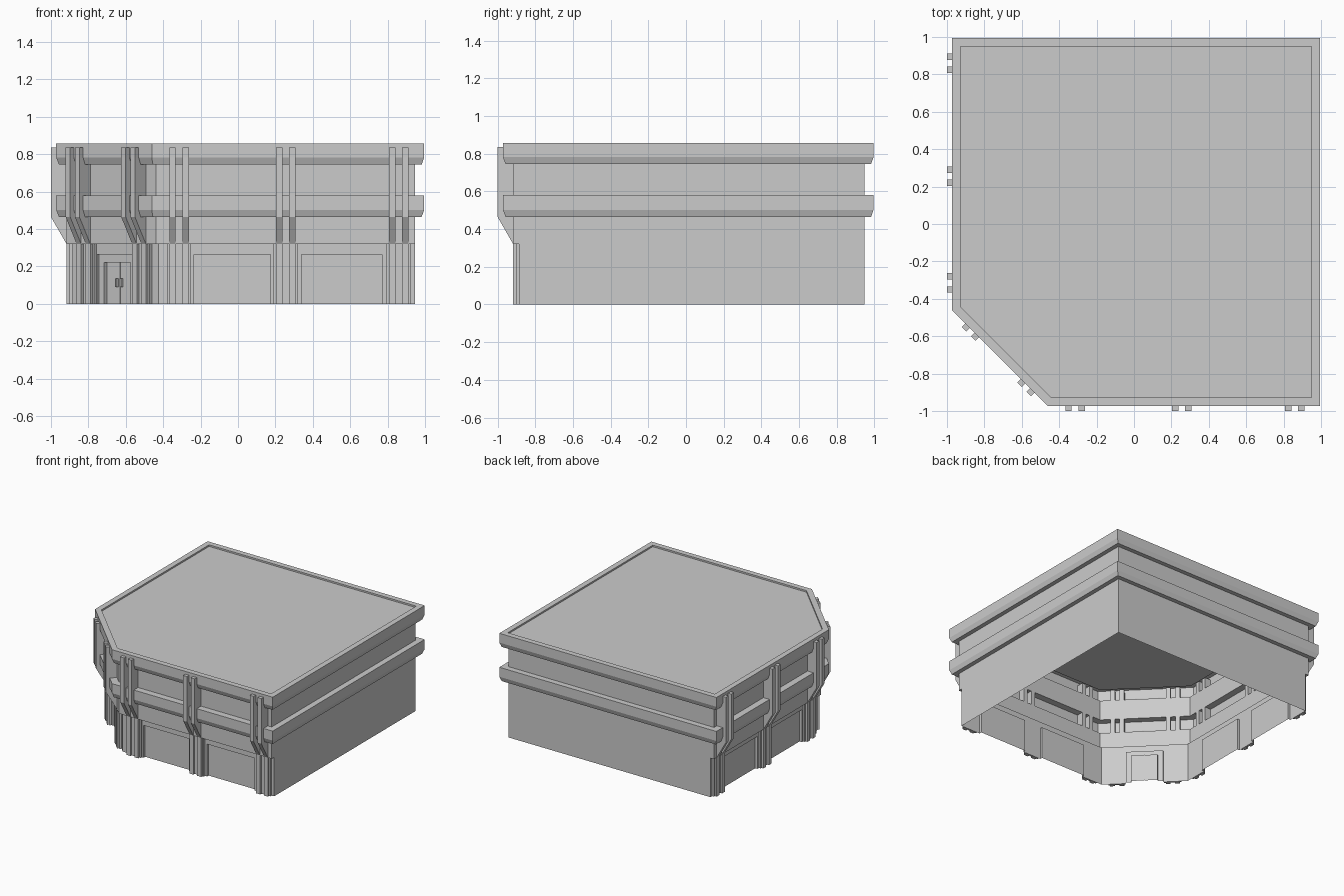
import bpy, bmesh
from math import radians
from mathutils import Matrix, Vector

cube = bpy.data.objects.get("Cube")
if cube:
    bpy.data.objects.remove(cube, do_unlink=True)

# One plain material
GREY = (0.6, 0.6, 0.6, 1)
grey = bpy.data.materials.new("plain grey")
grey.use_nodes = True
grey.diffuse_color = GREY
grey.node_tree.nodes["Principled BSDF"].inputs["Base Color"].default_value = GREY

FRONT, BACK, STOREY = 0.885, 0.947, 0.32   # ground wall planes and storey height
CUT = 0.425                                # where the cut corner meets the front walls
MID = (FRONT + CUT) / 2


def frame(x, y, degrees):
    """Wall frame: local x runs along the wall, local -y points outward."""
    return Matrix.Translation((x, y, 0)) @ Matrix.Rotation(radians(degrees), 4, 'Z')


front = frame(0, -FRONT, 0)
corner = frame(-MID, -MID, -45)
side = frame(-FRONT, 0, -90)
plain_side = frame(BACK, 0, 90)
rear = frame(0, BACK, 180)


def finish(name, bm):
    mesh = bpy.data.meshes.new(name)
    bm.to_mesh(mesh)
    bm.free()
    mesh.materials.append(grey)
    obj = bpy.data.objects.new(name, mesh)
    bpy.context.collection.objects.link(obj)
    return obj


def footprint(a, b, z):
    """Square plan with one cut corner; a and b are front and back offsets."""
    k = CUT + (a - FRONT) * 0.414
    return [(-a, -k, z), (-k, -a, z), (b, -a, z), (b, b, z), (-a, b, z)]


def extrude_profile(bm, mat, profile, u, width):
    """Extrude an (outward, z) profile along the wall, centred on u."""
    ends = [[bm.verts.new(mat @ Vector((u + s * width / 2, -d, z))) for d, z in profile]
            for s in (-1, 1)]
    n = len(profile)
    faces = [bm.faces.new(ends[0]), bm.faces.new(ends[1][::-1])]
    for i in range(n):
        j = (i + 1) % n
        faces.append(bm.faces.new((ends[0][i], ends[1][i], ends[1][j], ends[0][j])))
    bmesh.ops.recalc_face_normals(bm, faces=faces)


def box(bm, mat, u, width, d0, d1, z0, z1):
    extrude_profile(bm, mat, [(d0, z0), (d1, z0), (d1, z1), (d0, z1)], u, width)


def recessed_wall(name, mat, u0, u1, recesses=()):
    """Ground wall from u0 to u1; each recess is (left, right, base, top, depth)."""
    us = sorted({u0, u1, *(v for r in recesses for v in r[:2])})
    zs = sorted({0, STOREY, *(v for r in recesses for v in r[2:4])})
    bm = bmesh.new()

    def depth(i, j):
        u, z = (us[i] + us[i + 1]) / 2, (zs[j] + zs[j + 1]) / 2
        return max([0] + [r[4] for r in recesses if r[0] < u < r[1] and r[2] < z < r[3]])

    def quad(*points):
        bm.faces.new([bm.verts.new(mat @ Vector(p)) for p in points])

    for i in range(len(us) - 1):
        for j in range(len(zs) - 1):
            l, r, b, t, d = us[i], us[i + 1], zs[j], zs[j + 1], depth(i, j)
            quad((l, d, b), (r, d, b), (r, d, t), (l, d, t))
            if i + 2 < len(us) and depth(i + 1, j) != d:
                e = depth(i + 1, j)
                quad((r, d, b), (r, e, b), (r, e, t), (r, d, t))
            if j + 2 < len(zs) and depth(i, j + 1) != d:
                e = depth(i, j + 1)
                quad((l, d, t), (r, d, t), (r, e, t), (l, e, t))
    bmesh.ops.remove_doubles(bm, verts=bm.verts[:], dist=1e-5)
    finish(name, bm)


# Ground storey walls with shallow bays and a double door in the cut corner
bays = [(-0.235, 0.175), (0.34, 0.77)]
recessed_wall("front_wall", front, -CUT, BACK, [(l, r, 0, 0.265, 0.02) for l, r in bays])
recessed_wall("side_wall", side, -BACK, CUT, [(-r, -l, 0, 0.265, 0.02) for l, r in bays])
half = (FRONT - CUT) * 0.7071
recessed_wall("entrance_wall", corner, -half, half,
              [(-0.14, 0.14, 0, 0.265, 0.015),
               (-0.1, 0.1, 0, 0.22, 0.035),
               (-0.002, 0.002, 0, 0.22, 0.04)])
recessed_wall("plain_side_wall", plain_side, -FRONT, BACK)
recessed_wall("rear_wall", rear, -BACK, FRONT)

# Door handles
bm = bmesh.new()
for u in (-0.018, 0.018):
    box(bm, corner, u, 0.01, -0.036, -0.018, 0.09, 0.135)
finish("door_handles", bm)

# Upper storey: hollow shell with two projecting bands and a rimmed roof
profile = [(FRONT, BACK, STOREY), (0.917, BACK, STOREY)]
for base in (0.465, 0.745):
    top = 0.58 if base < 0.5 else 0.858
    profile += [(0.917, BACK, base), (0.957, 0.982, base), (0.972, 0.995, base + 0.037),
                (0.972, 0.995, top)]
    if base < 0.5:
        profile.append((0.917, BACK, top))
profile += [(0.927, 0.95, 0.858), (0.927, 0.95, 0.845)]
bm = bmesh.new()
rings = [[bm.verts.new(p) for p in footprint(*row)] for row in profile]
for low, high in zip(rings, rings[1:]):
    for i in range(5):
        j = (i + 1) % 5
        bm.faces.new((low[i], low[j], high[j], high[i]))
bm.faces.new(rings[-1])
flat = [f for f in bm.faces if f.calc_area() < 1e-6]
bmesh.ops.delete(bm, geom=flat, context='FACES')
bmesh.ops.remove_doubles(bm, verts=bm.verts[:], dist=1e-5)
finish("upper_storey", bm)

# Paired pillars: stepped piers below, raking brackets through the bands above
centres = (-0.315, 0.255, 0.86)
bracket = [(0.032, STOREY), (0.115, 0.465), (0.115, 0.835), (0.032, 0.835)]
for name, mat, places in (("front", front, centres),
                          ("side", side, [-c for c in centres]),
                          ("entrance", corner, (-0.21, 0.21))):
    piers, pillars = bmesh.new(), bmesh.new()
    for c in places:
        box(piers, mat, c, 0.13, 0, 0.016, 0, STOREY)
        for u in (c - 0.035, c + 0.035):
            box(piers, mat, u, 0.036, 0.016, 0.032, 0, STOREY)
            extrude_profile(pillars, mat, bracket, u, 0.034)
    finish(name + "_piers", piers)
    finish(name + "_pillars", pillars)
